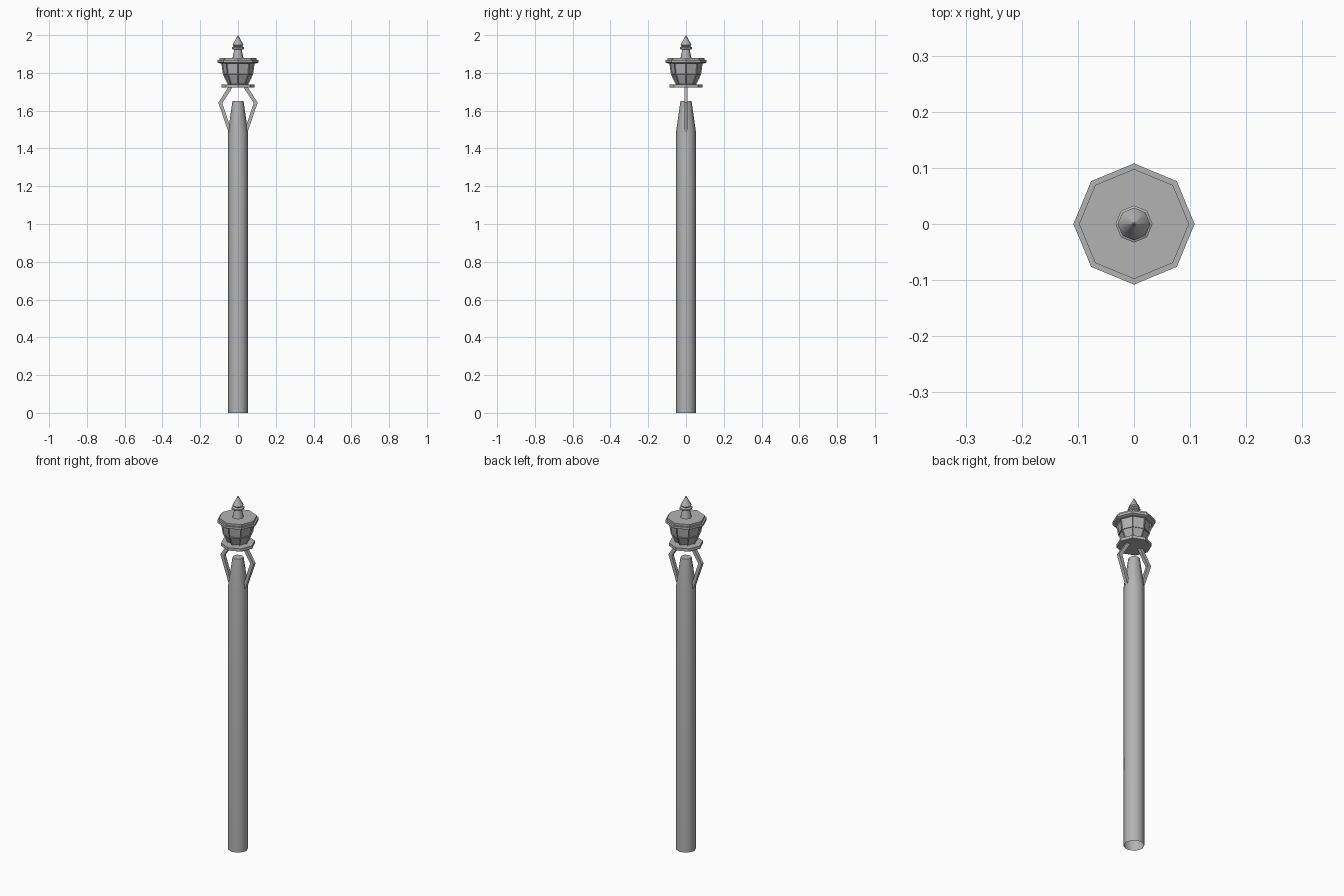
import bpy, bmesh
from math import sin, cos, pi, radians

if "Cube" in bpy.data.objects:
    bpy.data.objects.remove(bpy.data.objects["Cube"])

metal = bpy.data.materials.new("dark_grey")
metal.diffuse_color = (0.45, 0.45, 0.45, 1)
metal.use_nodes = True
metal.node_tree.nodes["Principled BSDF"].inputs["Base Color"].default_value = metal.diffuse_color


def lathe(name, profile, sides=8, cap_bottom=True, panels=False, smooth=0):
    """Revolve an (r, z) profile with a vertex on the +x axis."""
    bm = bmesh.new()
    rings = [[bm.verts.new((r * cos(2 * pi * i / sides), r * sin(2 * pi * i / sides), z))
              for i in range(sides)] for r, z in profile]
    walls = []
    for a, b in zip(rings, rings[1:]):
        for i in range(sides):
            j = (i + 1) % sides
            walls.append(bm.faces.new((a[i], a[j], b[j], b[i])))
    if cap_bottom:
        bm.faces.new(rings[0][::-1])
    bm.faces.new(rings[-1])
    if panels:
        bmesh.ops.inset_individual(bm, faces=walls, thickness=0.007, depth=0)
        bmesh.ops.inset_individual(bm, faces=walls, thickness=0.001, depth=-0.006)
    return finish(name, bm, smooth)


def finish(name, bm, smooth=0):
    me = bpy.data.meshes.new(name)
    bm.to_mesh(me)
    bm.free()
    me.materials.append(metal)
    ob = bpy.data.objects.new(name, me)
    bpy.context.collection.objects.link(ob)
    if smooth:
        bpy.ops.object.select_all(action='DESELECT')
        bpy.context.view_layer.objects.active = ob
        ob.select_set(True)
        bpy.ops.object.shade_smooth_by_angle(angle=radians(smooth))
    return ob


def bracket(name, side):
    """Bent flat bar: outer and inner outline in xz, extruded along y."""
    outer = [(0.045, 1.470), (0.104, 1.642), (0.045, 1.735)]
    inner = [(0.022, 1.735), (0.083, 1.64), (0.040, 1.51)]
    bm = bmesh.new()
    w = 0.009
    loops = [[bm.verts.new((side * x, y, z)) for x, z in outer + inner] for y in (-w, w)]
    for lp in loops:
        for q in ((0, 1, 4, 5), (1, 2, 3, 4)):
            bm.faces.new([lp[k] for k in q])
    for i in range(6):
        j = (i + 1) % 6
        bm.faces.new((loops[0][i], loops[0][j], loops[1][j], loops[1][i]))
    bmesh.ops.recalc_face_normals(bm, faces=bm.faces)
    return finish(name, bm)


# Hollow-bottomed post with tapered tip
lathe("post", [(0.053, 0), (0.053, 1.485), (0.029, 1.652)], cap_bottom=False, smooth=50)

# Two bent brackets carrying the lantern
bracket("bracket_right", 1)
bracket("bracket_left", -1)

# Lantern: base plate, paneled bowl, stepped roof plate
lathe("base_plate", [(0.088, 1.722), (0.088, 1.738)])
lathe("lantern_body", [(0.054, 1.737), (0.080, 1.792), (0.089, 1.857)], panels=True, smooth=50)
lathe("roof_rim", [(0.098, 1.851), (0.108, 1.855), (0.108, 1.868)])
lathe("roof_top", [(0.098, 1.866), (0.098, 1.880)])

# Finial: tapered stem, collar, pointed tip
lathe("finial_stem", [(0.029, 1.879), (0.019, 1.925)], smooth=50)
lathe("finial_collar", [(0.026, 1.923), (0.033, 1.927), (0.033, 1.935), (0.022, 1.940)])
lathe("finial_tip", [(0.020, 1.938), (0.029, 1.948), (0.0005, 2.0)], smooth=50)
